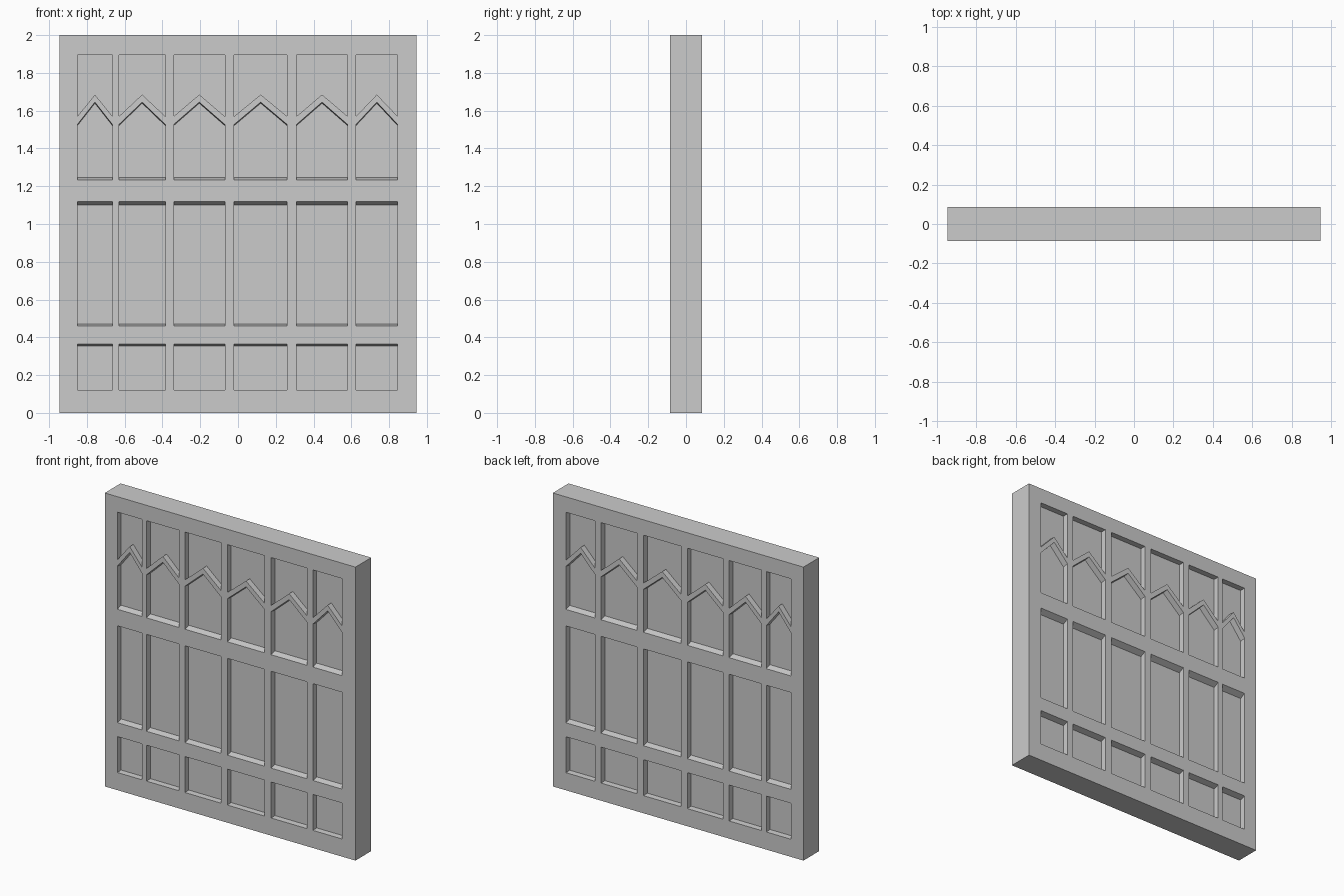
import bpy, bmesh

if "Cube" in bpy.data.objects:
    bpy.data.objects.remove(bpy.data.objects["Cube"])

HALF_W, HALF_T, HEIGHT = 0.945, 0.085, 2.0
DEPTH = 0.04
COLUMNS = [(-0.85, -0.665), (-0.63, -0.385), (-0.34, -0.07),
           (-0.02, 0.26), (0.31, 0.58), (0.625, 0.845)]


def mesh_object(name, bm):
    bmesh.ops.recalc_face_normals(bm, faces=bm.faces)
    mesh = bpy.data.meshes.new(name)
    bm.to_mesh(mesh)
    bm.free()
    obj = bpy.data.objects.new(name, mesh)
    bpy.context.collection.objects.link(obj)
    return obj


def add_recess(bm, outer, inner, side):
    """Closed cutter: straight outside the slab, tapering to the recess floor."""
    layers = [(outer, HALF_T + 0.03), (outer, HALF_T), (inner, HALF_T - DEPTH)]
    rings = [[bm.verts.new((x, side * y, z)) for x, z in pts] for pts, y in layers]
    n = len(outer)
    for a, b in zip(rings, rings[1:]):
        for i in range(n):
            j = (i + 1) % n
            bm.faces.new((a[i], a[j], b[j], b[i]))
    bm.faces.new(rings[0])
    bm.faces.new(rings[-1])


def rect(x0, x1, z0, z1):
    return [(x0, z0), (x1, z0), (x1, z1), (x0, z1)]


def gabled(x0, x1, z0, eave, apex):
    return [(x0, z0), (x1, z0), (x1, eave), ((x0 + x1) / 2, apex), (x0, eave)]


def notched(x0, x1, eave, apex, z1):
    return [(x0, eave), ((x0 + x1) / 2, apex), (x1, eave), (x1, z1), (x0, z1)]


# Solid slab
bm = bmesh.new()
bmesh.ops.create_cube(bm, size=1)
for v in bm.verts:
    v.co = (v.co.x * 2 * HALF_W, v.co.y * 2 * HALF_T, (v.co.z + 0.5) * HEIGHT)
door = mesh_object("door_panel", bm)

# Recesses on both faces: low, middle, gabled and upper row
bm = bmesh.new()
for side in (-1, 1):
    for c in COLUMNS:
        add_recess(bm, rect(*c, 0.12, 0.365), rect(*c, 0.122, 0.353), side)
        add_recess(bm, rect(*c, 0.46, 1.12), rect(*c, 0.47, 1.10), side)
        add_recess(bm, gabled(*c, 1.233, 1.527, 1.645),
                   gabled(*c, 1.245, 1.521, 1.639), side)
        up = notched(*c, 1.57, 1.685, 1.895)
        add_recess(bm, up, up, side)
cutter = mesh_object("recess_cutter", bm)
cutter.hide_render = True

# Carve the slab and drop the cutter
mod = door.modifiers.new("recesses", 'BOOLEAN')
mod.operation = 'DIFFERENCE'
mod.solver = 'EXACT'
mod.object = cutter
bpy.context.view_layer.objects.active = door
door.select_set(True)
bpy.ops.object.modifier_apply(modifier=mod.name)
bpy.data.objects.remove(cutter)
